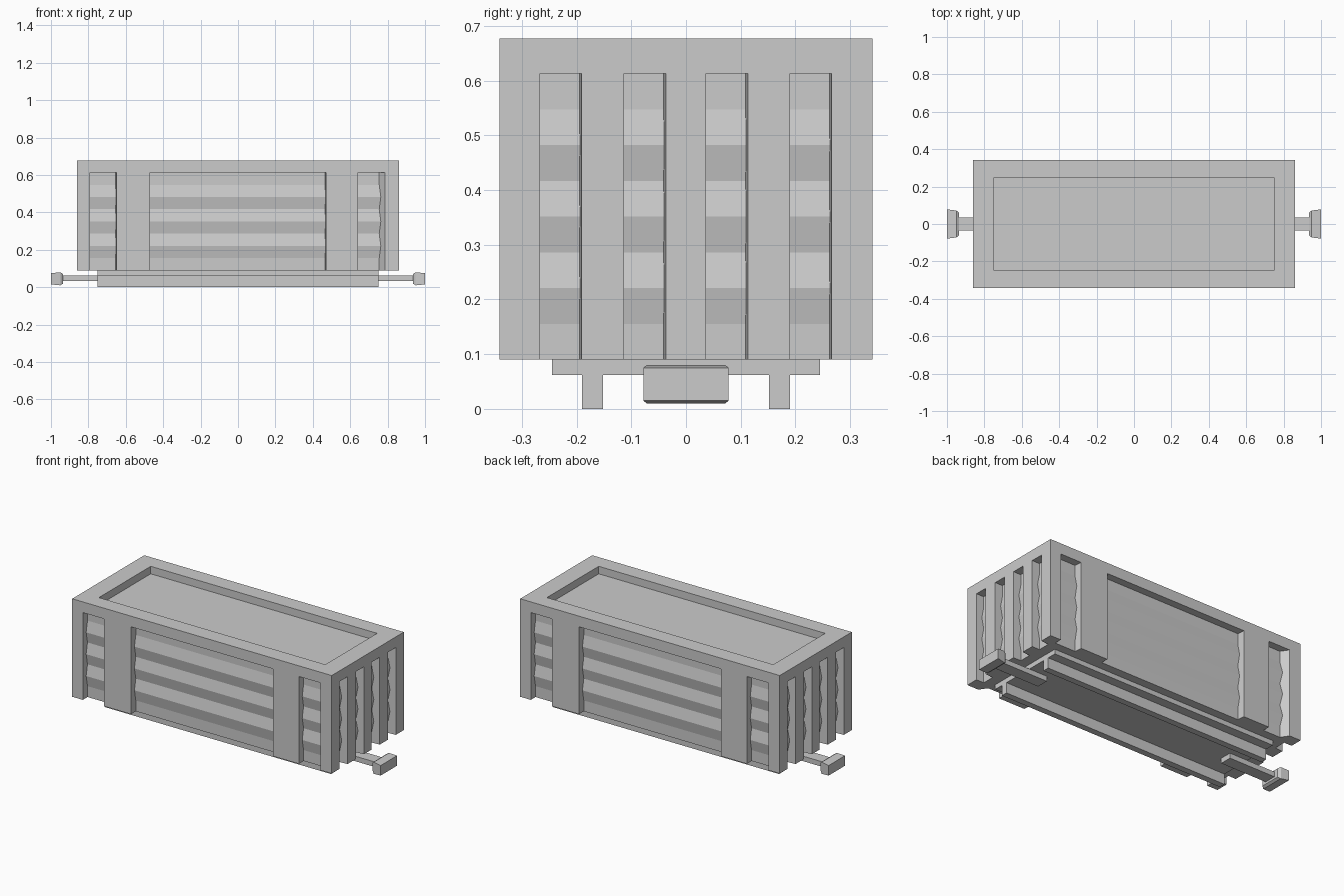
import bpy, bmesh
from mathutils import Matrix, Vector

if "Cube" in bpy.data.objects:
    bpy.data.objects.remove(bpy.data.objects["Cube"])

Z0, Z1, ZR = 0.09, 0.677, 0.613        # body bottom, top, channel top
HX, HY = 0.86, 0.341                   # body half sizes


def finish(name, bm):
    bmesh.ops.recalc_face_normals(bm, faces=bm.faces)
    me = bpy.data.meshes.new(name)
    bm.to_mesh(me)
    bm.free()
    ob = bpy.data.objects.new(name, me)
    bpy.context.collection.objects.link(ob)
    return ob


def add_box(bm, x0, x1, y0, y1, z0, z1):
    m = Matrix.Translation(((x0 + x1) / 2, (y0 + y1) / 2, (z0 + z1) / 2)) \
        @ Matrix.Diagonal((x1 - x0, y1 - y0, z1 - z0, 1))
    bmesh.ops.create_cube(bm, size=1, matrix=m)


def box(name, *dims):
    bm = bmesh.new()
    add_box(bm, *dims)
    return finish(name, bm)


def add_channel(bm, place, u0, u1, depth, in0=0.0, in1=0.004):
    """Cutter with a zigzag inner face; place(u, d, z) maps wall space to world."""
    step = (ZR - Z0) / 8
    prof = [(-0.05, ZR)]
    for i in range(9):
        out = i in (2, 4, 6)
        prof.append((depth - (0.013 if out else 0), ZR - i * step))
    prof[-1] = (depth, Z0 - 0.03)
    prof.append((-0.05, Z0 - 0.03))
    rings = []
    for u, inset in ((u0, in0), (u1, -in1)):
        rings.append([bm.verts.new(place(u + inset * d / depth, d, z)) for d, z in prof])
    a, b = rings
    bm.faces.new(a)
    bm.faces.new(b[::-1])
    for i in range(len(a)):
        j = (i + 1) % len(a)
        bm.faces.new((a[i], b[i], b[j], a[j]))


# Container body
body = box("container_body", -HX, HX, -HY, HY, Z0, Z1)

# Corrugated wall channels and roof recess, cut from the body
cut = bmesh.new()
for s in (-1, 1):
    side = lambda u, d, z, s=s: Vector((-s * u, s * (HY - d), z))
    add_channel(cut, side, -0.79, -0.65, 0.045)
    add_channel(cut, side, -0.47, 0.47, 0.045)
    add_channel(cut, side, 0.642, 0.785, 0.045, in1=0.03)
    end = lambda u, d, z, s=s: Vector((s * (HX - d), s * u, z))
    for u in (-0.267, -0.113, 0.037, 0.19):
        add_channel(cut, end, u, u + 0.076, 0.05)
add_box(cut, -0.75, 0.75, -0.245, 0.245, Z1 - 0.045, Z1 + 0.1)
cutter = finish("body_cutter", cut)
cutter.hide_render = True
mod = body.modifiers.new("channels", 'BOOLEAN')
mod.object = cutter
mod.operation = 'DIFFERENCE'
mod.solver = 'EXACT'
bpy.context.view_layer.objects.active = body
bpy.ops.object.modifier_apply(modifier=mod.name)
bpy.data.objects.remove(cutter)

# Underframe plate and the two long rails
box("underframe_plate", -0.75, 0.75, -0.245, 0.245, 0.062, Z0)
for name, s in (("front_rail", -1), ("back_rail", 1)):
    y = s * 0.171
    box(name, -0.75, 0.75, y - 0.019, y + 0.019, 0, 0.062)

# Couplers: a flat bar and a flared buffer head at each end
for name, s in (("left", -1), ("right", 1)):
    a, b = sorted((s * 0.63, s * 0.945))
    box(name + "_coupler_bar", a, b, -0.036, 0.036, 0.032, 0.062)
    bm = bmesh.new()
    rings = []
    for x, hy, hz in ((0.936, 0.062, 0.026), (0.95, 0.072, 0.035), (1.0, 0.078, 0.03)):
        rings.append([bm.verts.new((s * x, p * hy, 0.045 + q * hz))
                      for p, q in ((-1, -1), (1, -1), (1, 1), (-1, 1))])
    bm.faces.new(rings[0])
    bm.faces.new(rings[-1])
    for r, t in zip(rings, rings[1:]):
        for i in range(4):
            j = (i + 1) % 4
            bm.faces.new((r[i], r[j], t[j], t[i]))
    finish(name + "_coupler_head", bm)
